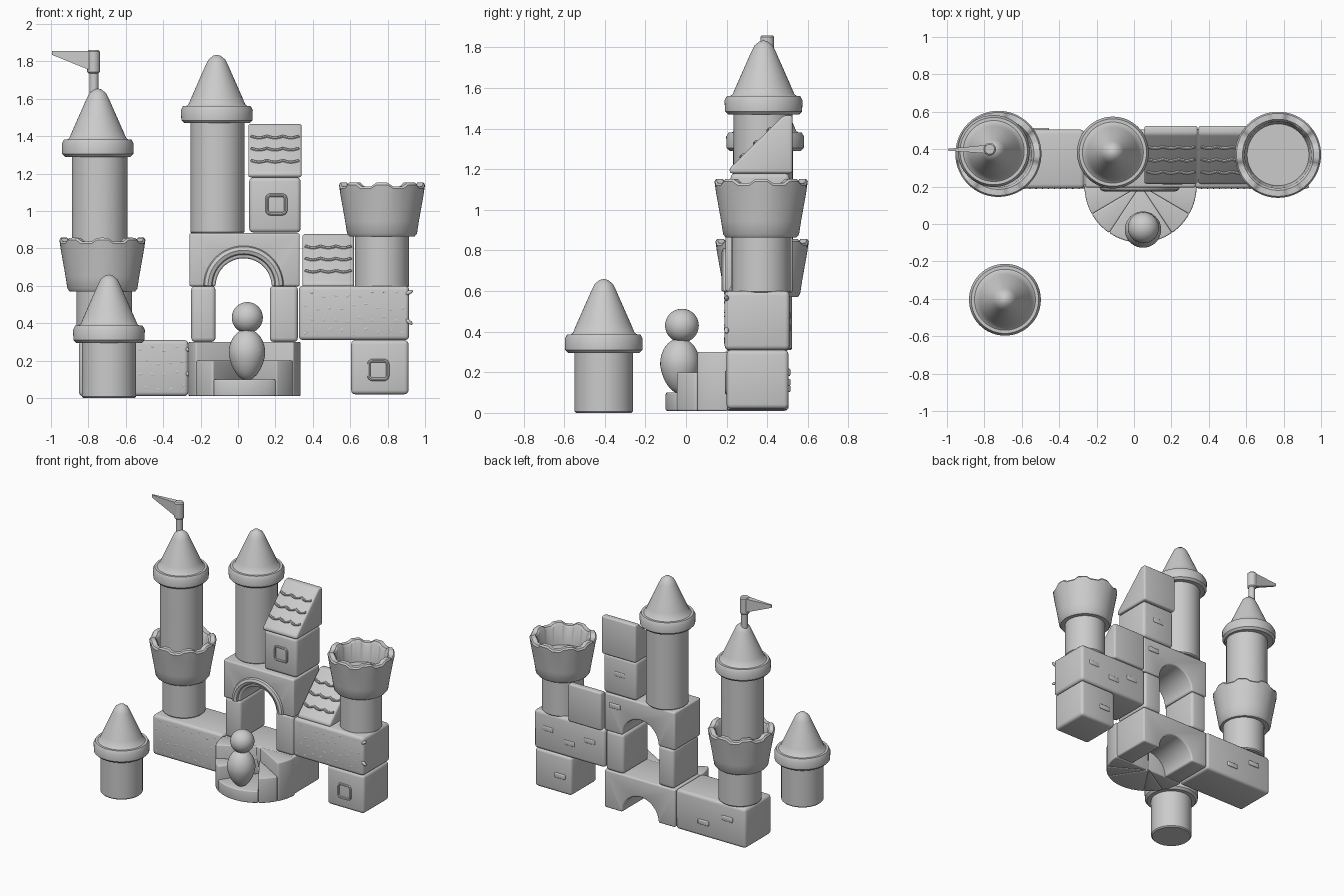
import bpy, bmesh, math, random
from math import sin, cos, pi, radians

if "Cube" in bpy.data.objects:
    bpy.data.objects.remove(bpy.data.objects["Cube"])
random.seed(4)

grey = bpy.data.materials.new("stone_grey")
grey.use_nodes = True
grey.diffuse_color = (0.6, 0.6, 0.6, 1)
grey.node_tree.nodes["Principled BSDF"].inputs["Base Color"].default_value = (0.6, 0.6, 0.6, 1)
parts = []


def add_mesh(name, bm, bevel=0):
    bmesh.ops.recalc_face_normals(bm, faces=bm.faces)
    me = bpy.data.meshes.new(name)
    bm.to_mesh(me)
    bm.free()
    ob = bpy.data.objects.new(name, me)
    bpy.context.collection.objects.link(ob)
    me.materials.append(grey)
    if bevel:
        mod = ob.modifiers.new("round", 'BEVEL')
        mod.width, mod.segments, mod.limit_method = bevel, 3, 'ANGLE'
    parts.append(ob)
    return ob


def lathe(name, profile, x, y, z, segs=64, scallop=0, above=0):
    """Revolve (radius, height) points; raise the rim in merlons if asked."""
    bm = bmesh.new()
    rings = []
    for r, h in profile:
        ring = []
        for i in range(segs if r else 1):
            a = 2 * pi * i / segs
            lift = scallop * math.tanh(4 * cos(8 * a)) if h > above else 0
            ring.append(bm.verts.new((x + r * cos(a), y + r * sin(a), z + h + lift)))
        rings.append(ring)
    for a, b in zip(rings, rings[1:]):
        for i in range(segs):
            j = (i + 1) % segs
            quad = [a[i % len(a)], a[j % len(a)], b[j % len(b)], b[i % len(b)]]
            bm.faces.new(list(dict.fromkeys(quad)))
    return add_mesh(name, bm)


def prism(name, pts, lo, hi, axis, bevel=0.018):
    """Extrude a 2D outline between lo and hi along an axis."""
    place = {'x': lambda p, t: (t, *p), 'y': lambda p, t: (p[0], t, p[1]),
             'z': lambda p, t: (*p, t)}[axis]
    bm = bmesh.new()
    a = [bm.verts.new(place(p, lo)) for p in pts]
    b = [bm.verts.new(place(p, hi)) for p in pts]
    bm.faces.new(a)
    bm.faces.new(b)
    for i in range(len(pts)):
        j = (i + 1) % len(pts)
        bm.faces.new((a[i], a[j], b[j], b[i]))
    return add_mesh(name, bm, bevel)


def block(name, x0, x1, z0, z1, y0=0.2, y1=0.505):
    return prism(name, [(x0, z0), (x1, z0), (x1, z1), (x0, z1)], y0, y1, 'y', 0.022)


def tube(name, pts, radius, closed=False):
    cu = bpy.data.curves.new(name, 'CURVE')
    cu.dimensions, cu.bevel_depth, cu.bevel_resolution = '3D', radius, 2
    cu.use_fill_caps = True
    sp = cu.splines.new('POLY')
    sp.points.add(len(pts) - 1)
    for p, co in zip(sp.points, pts):
        p.co = (*co, 1)
    sp.use_cyclic_u = closed
    ob = bpy.data.objects.new(name, cu)
    bpy.context.collection.objects.link(ob)
    cu.materials.append(grey)
    parts.append(ob)


def cylinder(name, x, y, z0, z1, r):
    h = z1 - z0
    return lathe(name, [(0, 0), (r - .008, 0), (r, .008), (r, h - .008), (r - .008, h), (0, h)], x, y, z0)


def spire(name, x, y, z):
    lathe(name, [(0, 0), (.175, 0), (.19, .015), (.192, .07), (.18, .092), (.163, .092), (.152, .1),
                 (.135, .14), (.06, .31), (.045, .34), (.02, .36), (0, .365)], x, y, z)


def crown(name, x, y, z):
    lathe(name, [(0, 0), (.175, 0), (.187, .015), (.197, .08), (.222, .22), (.23, .265), (.222, .277),
                 (.19, .277), (.178, .262), (.165, .13), (0, .13)], x, y, z, 96, .01, .25)


def arch(name, z):
    arc = [(.03 + .15 * cos(a), z + .15 * sin(a)) for a in [pi * i / 24 for i in range(25)]]
    prism(name, [(.33, z), (.33, z + .285), (-.26, z + .285), (-.26, z)] + arc[::-1], .195, .505, 'y', .012)


def stones(name, x0, x1, z0, z1):
    """Raised rubble and a wavy course line on a wall front."""
    bm = bmesh.new()
    cols = int((x1 - x0) / .065)
    for row in range(4):
        for c in range(cols):
            s = bmesh.ops.create_icosphere(bm, subdivisions=2, radius=1)['verts']
            px = x0 + .035 + (c + .5 * (row % 2)) * .065
            pz = z0 + .045 + row * (z1 - z0 - .09) / 3 + random.uniform(-.015, .015)
            turn = random.uniform(-.9, .9)
            for v in s:
                u, w = v.co.x * .026, v.co.z * .011
                v.co = (px + u * cos(turn) - w * sin(turn), .2 + v.co.y * .012,
                        pz + u * sin(turn) + w * cos(turn))
    add_mesh(name, bm)
    mid = (z0 + z1) / 2
    n = 24
    tube(name + "_course", [(x0 + .02 + (x1 - x0 - .04) * i / n, .2, mid + .018 * sin(i * .7))
                            for i in range(n + 1)], .009)


def tiled_roof(name, x0, x1, z):
    """Sloped block with scalloped tile rows."""
    h = .285
    prism(name, [(.215, z), (.525, z), (.525, z + h), (.48, z + h), (.215, z + .025)], x0, x1, 'x')
    for k in range(3):
        t = .25 + .25 * k
        pts = []
        for i in range(25):
            s = t - .035 * abs(sin(pi * i / 8))
            pts.append((x0 + .015 + (x1 - x0 - .03) * i / 24, .215 + .265 * s, z + .025 + .26 * s))
        tube(f"{name}_tile_row_{k + 1}", pts, .009)


def window_frame(name, x, y, z, s=.05):
    corners = [(sx * (s - .02) + .02 * cos(a), sz * (s - .02) + .02 * sin(a))
               for k, (sx, sz) in enumerate([(1, 1), (-1, 1), (-1, -1), (1, -1)])
               for a in [pi / 2 * (k + j / 4) for j in range(5)]]
    tube(name, [(x + u, y, z + w) for u, w in corners], .009, True)


# left wing: wall, tower, crown, spire and flag
block("left_wall", -.85, -.265, .01, .31, .19)
stones("left_wall_stones", -.85, -.265, .01, .31)
cylinder("left_tower_base", -.715, .375, .31, .58, .148)
crown("left_crown", -.725, .375, .57)
shaft = cylinder("left_tower_shaft", -.74, .38, .7, 1.3, .148)
bm = bmesh.new()
bmesh.ops.create_cone(bm, cap_ends=True, segments=48, radius1=.085, radius2=.085, depth=.6)
for v in bm.verts:
    v.co = (v.co.x - .725, v.co.z + .38, v.co.y + 1.005)
cutter = add_mesh("round_window_cutter", bm)
cutter.hide_render = True
parts.remove(cutter)
cut = shaft.modifiers.new("window", 'BOOLEAN')
cut.object, cut.solver = cutter, 'EXACT'
spire("left_spire", -.75, .39, 1.29)
cylinder("flag_pole", -.77, .4, 1.6, 1.75, .024)
cylinder("flag_sleeve", -.772, .4, 1.735, 1.86, .034)
prism("flag", [(-.76, .375), (-.76, .425), (-.995, .402), (-.995, .392)], 1.74, 1.855, 'z', 0)
for v in parts[-1].data.vertices:
    if v.co.x < -.9:
        v.co.z = 1.835 if v.co.z < 1.8 else 1.855

# small free-standing tower
cylinder("front_tower", -.69, -.405, 0, .32, .145)
spire("front_spire", -.69, -.405, .295)

# gatehouse: two arches, two pillars, moulding
arch("gate_base", .015)
block("gate_left_pillar", -.25, -.12, .3, .6)
block("gate_right_pillar", .17, .32, .3, .6)
arch("gate_arch", .597)
tube("gate_moulding", [(.03 + .19 * cos(pi * i / 32), .2, .6 + .19 * sin(pi * i / 32))
                       for i in range(33)], .026)

# fan-shaped stairs, lowest in the middle
for k, (a0, a1, top) in enumerate([(0, 30, .3), (30, 56, .2), (56, 124, .1), (124, 150, .2), (150, 180, .3)]):
    rim = [radians(a0 + (a1 - a0) * i / 8) for i in range(9)]
    prism(f"stair_{k + 1}", [(.035, .205)] + [(.035 + .3 * cos(a), .205 - .305 * sin(a)) for a in rim],
          .01, top, 'z', .008)

# peg figure
egg = [(.097 * sin(t) * (1 - .16 * cos(t)), .235 - .14 * cos(t) * (1 if t < pi / 2 else .95))
       for t in [pi * i / 20 for i in range(1, 20)]]
egg = [(r * (1.0 if h < .24 else 1 - .9 * (h - .24)), h) for r, h in egg]
lathe("figure_body", [(0, .095)] + egg + [(0, .37)], .048, -.03, 0)
lathe("figure_head", [(0, -.083)] + [(.083 * sin(pi * i / 20), -.083 * cos(pi * i / 20))
                                     for i in range(1, 20)] + [(0, .083)], .05, -.02, .43)

# central tower and house
cylinder("middle_tower", -.11, .38, .88, 1.48, .145)
spire("middle_spire", -.113, .382, 1.47)
block("house", .06, .335, .885, 1.18, .22, .51)
window_frame("house_window", .205, .22, 1.035)
tiled_roof("house_roof", .055, .34, 1.18)

# right wing: footing, wall, lean-to roof and open tower
block("right_footing", .605, .912, .02, .31)
window_frame("footing_window", .75, .2, .15)
block("right_wall", .325, .915, .31, .6, .19, .51)
stones("right_wall_stones", .325, .915, .31, .6)
tiled_roof("side_roof", .345, .62, .592)
cylinder("right_tower", .77, .37, .59, .88, .145)
crown("right_crown", .77, .37, .865)

# bricks on the back walls
for n, (x, z) in enumerate([(-.7, .2), (-.5, .12), (.45, .48), (.62, .42), (.8, .48), (.7, .15), (.2, 1.05), (.24, .8)]):
    block(f"back_brick_{n + 1}", x - .045, x + .045, z - .018, z + .018, .49, .514)
    parts[-1].modifiers[0].width = .006

# apply modifiers, then smooth curved areas
bpy.ops.object.select_all(action='DESELECT')
for ob in parts:
    ob.select_set(True)
bpy.context.view_layer.objects.active = parts[0]
bpy.ops.object.convert(target='MESH')
bpy.data.objects.remove(cutter)
bpy.ops.object.shade_smooth_by_angle(angle=radians(35))
